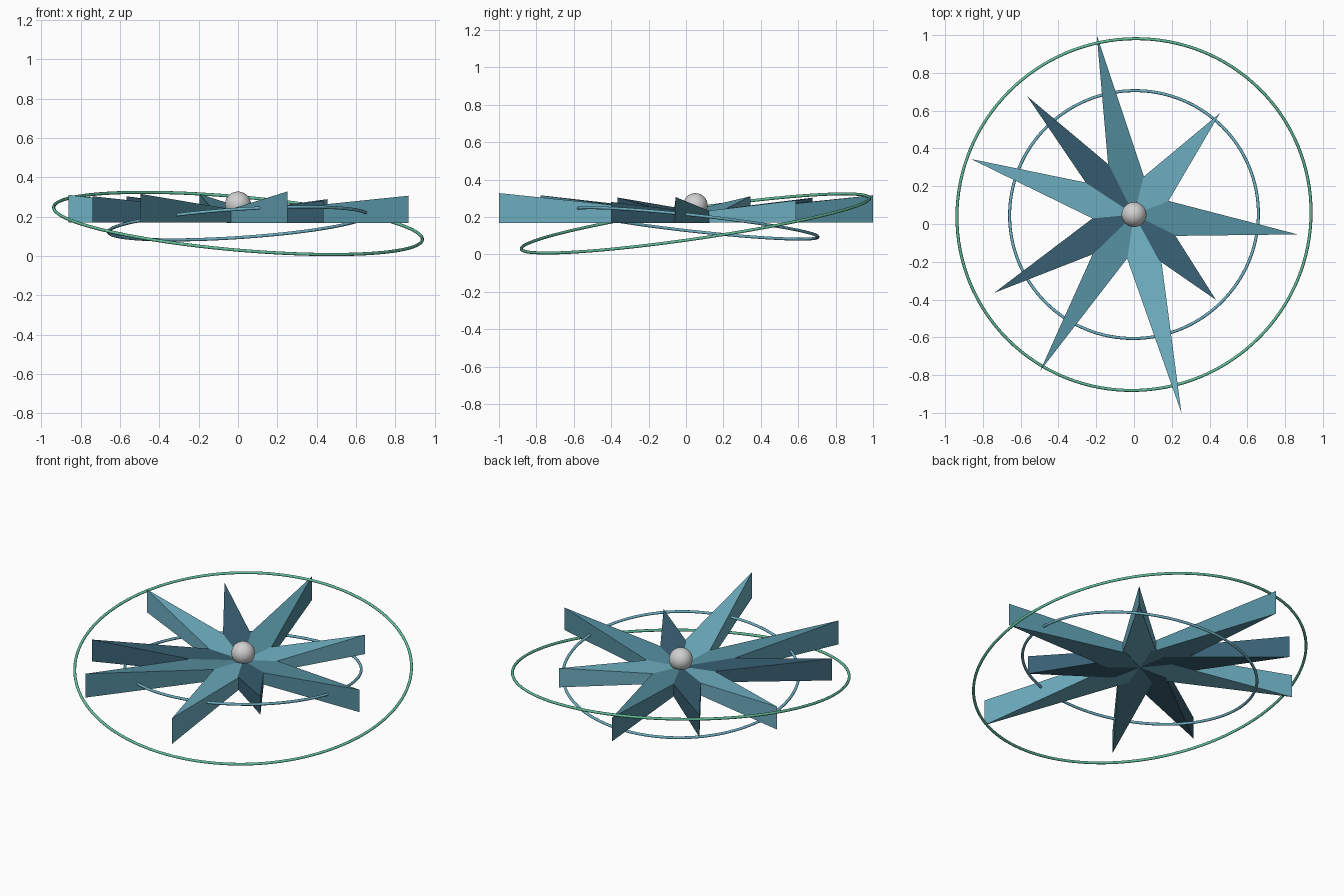
import bpy, bmesh, math
from mathutils import Vector

if "Cube" in bpy.data.objects:
    bpy.data.objects.remove(bpy.data.objects["Cube"])


def material(name, hex_code):
    def lin(c):
        return c / 12.92 if c <= 0.04045 else ((c + 0.055) / 1.055) ** 2.4
    rgb = [lin(int(hex_code[i:i + 2], 16) / 255) for i in (0, 2, 4)]
    m = bpy.data.materials.new(name)
    m.diffuse_color = (*rgb, 1)
    m.use_nodes = True
    m.node_tree.nodes["Principled BSDF"].inputs["Base Color"].default_value = m.diffuse_color
    return m


LIGHT = material("light teal", "70B2C5")
MID = material("mid teal", "558FA0")
DARK = material("dark teal", "386073")
GREEN = material("sea green", "66C29C")
SILVER = material("silver", "D0D0D0")

CENTRE = Vector((0, 0.05))
BASE_Z = 0.171


def spike(name, tip, mat, drop):
    """Kite-shaped wedge: flat underside, top rising steadily to a knife-edge tip."""
    axis = Vector(tip) - CENTRE
    length = axis.length
    axis.normalize()
    side = Vector((-axis.y, axis.x))
    plan = [(0, 0), (0.155, -0.096), (length, 0), (0.155, 0.096)]
    bm = bmesh.new()
    low, high = [], []
    for along, across in plan:
        p = CENTRE + axis * along + side * across
        low.append(bm.verts.new((p.x, p.y, BASE_Z - drop)))
        high.append(bm.verts.new((p.x, p.y, BASE_Z + 0.045 + 0.104 * along)))
    bm.faces.new(low[::-1])
    bm.faces.new(high)
    for i in range(4):
        j = (i + 1) % 4
        bm.faces.new((low[i], low[j], high[j], high[i]))
    bmesh.ops.recalc_face_normals(bm, faces=bm.faces)
    me = bpy.data.meshes.new(name)
    bm.to_mesh(me)
    bm.free()
    me.materials.append(mat)
    bpy.context.collection.objects.link(bpy.data.objects.new(name, me))


def ring(name, radius, tube, slope_x, slope_y, mat):
    """Thin hoop lying in a tilted plane around the hub."""
    normal = Vector((-slope_x, -slope_y, 1))
    bpy.ops.mesh.primitive_torus_add(
        major_segments=128, minor_segments=10, major_radius=radius, minor_radius=tube,
        location=(0, CENTRE.y, 0.166),
        rotation=normal.to_track_quat('Z', 'Y').to_euler())
    ob = bpy.context.object
    ob.name = name
    ob.data.materials.append(mat)
    bpy.ops.object.shade_smooth()


# Star spikes, counter-clockwise
spikes = [((0.455, 0.587), LIGHT), ((-0.197, 1.0), MID), ((-0.566, 0.677), DARK),
          ((-0.863, 0.344), LIGHT), ((-0.741, -0.365), DARK), ((-0.497, -0.778), MID),
          ((0.251, -1.0), LIGHT), ((0.434, -0.402), DARK), ((0.866, -0.055), MID)]
for n, (tip, mat) in enumerate(spikes):
    spike(f"star_spike_{n + 1}", tip, mat, 0.0003 * n)

# Tilted hoops
ring("outer_ring", 0.941, 0.008, -0.088, 0.146, GREEN)
ring("inner_ring", 0.660, 0.008, 0.066, -0.110, LIGHT)

# Centre ball
bpy.ops.mesh.primitive_uv_sphere_add(segments=32, ring_count=16, radius=0.066,
                                     location=(0, CENTRE.y, 0.262))
ball = bpy.context.object
ball.name = "hub_ball"
ball.data.materials.append(SILVER)
bpy.ops.object.shade_smooth()
